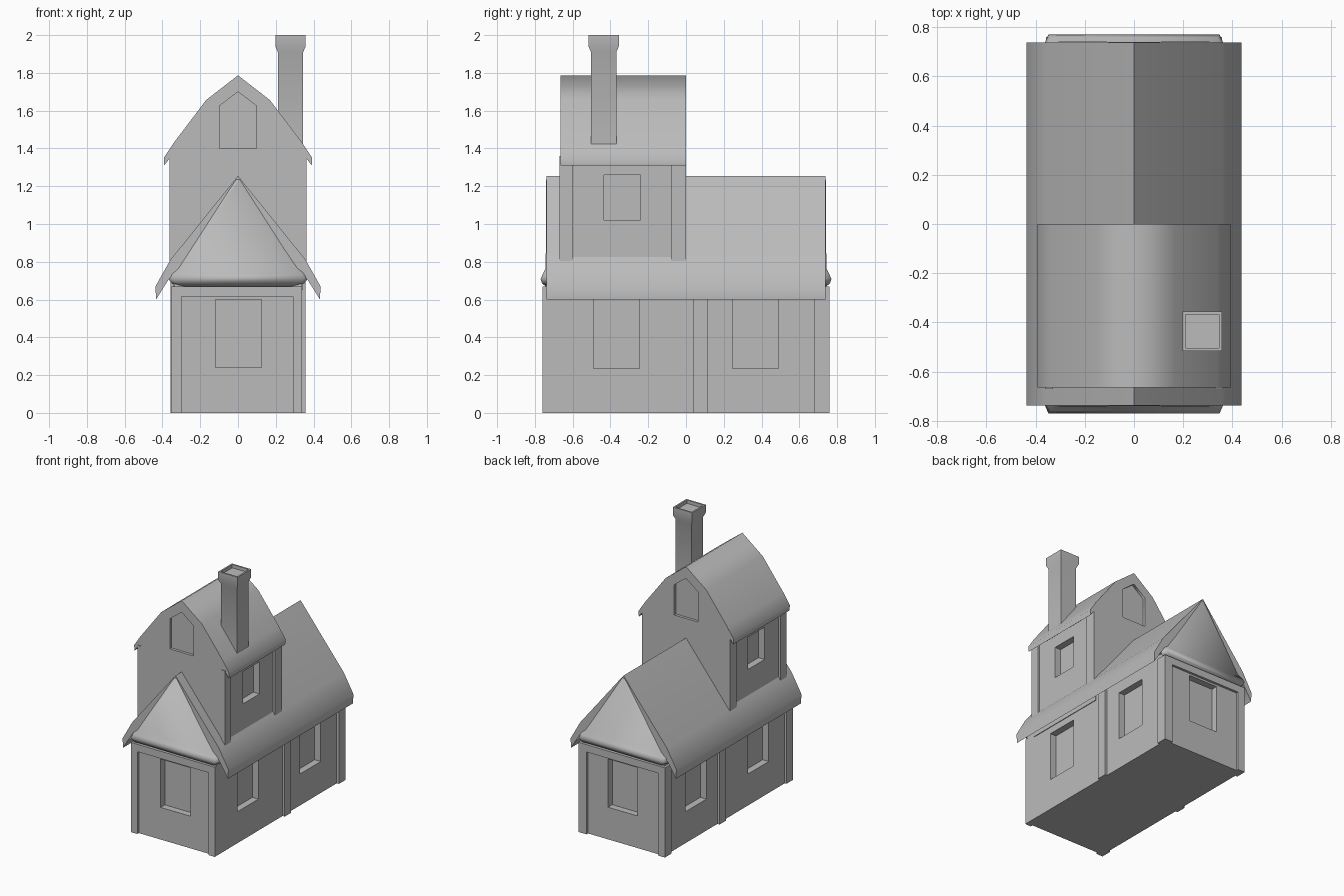
import bpy, bmesh, math
from mathutils import Vector

if "Cube" in bpy.data.objects:
    bpy.data.objects.remove(bpy.data.objects["Cube"], do_unlink=True)

GREY = (0.5, 0.5, 0.5, 1)
grey = bpy.data.materials.new("plain_grey")
grey.use_nodes = True
grey.diffuse_color = GREY
grey.node_tree.nodes["Principled BSDF"].inputs["Base Color"].default_value = GREY


def finish(name, bm, smooth=None):
    """Turn a bmesh into a named object, optionally smooth shaded by angle."""
    bmesh.ops.recalc_face_normals(bm, faces=bm.faces)
    mesh = bpy.data.meshes.new(name)
    bm.to_mesh(mesh)
    bm.free()
    mesh.materials.append(grey)
    obj = bpy.data.objects.new(name, mesh)
    bpy.context.collection.objects.link(obj)
    if smooth:
        shade(obj, smooth)
    return obj


def activate(obj):
    bpy.ops.object.select_all(action='DESELECT')
    obj.select_set(True)
    bpy.context.view_layer.objects.active = obj


def shade(obj, degrees):
    activate(obj)
    bpy.ops.object.shade_smooth_by_angle(angle=math.radians(degrees))


def box(name, x, y, z):
    bm = bmesh.new()
    bmesh.ops.create_cube(bm, size=1)
    for v in bm.verts:
        v.co = Vector([(r[0] + r[1]) / 2 + c * (r[1] - r[0]) for c, r in zip(v.co, (x, y, z))])
    return finish(name, bm)


def prism(name, half, y, smooth=None):
    """Extrude a profile along y; half runs from the ridge down the +x side."""
    outline = half + [(-x, z) for x, z in reversed(half) if x > 0]
    bm = bmesh.new()
    face = bm.faces.new([bm.verts.new((x, y[0], z)) for x, z in outline])
    moved = bmesh.ops.extrude_face_region(bm, geom=[face])["geom"]
    verts = [g for g in moved if isinstance(g, bmesh.types.BMVert)]
    bmesh.ops.translate(bm, verts=verts, vec=(0, y[1] - y[0], 0))
    return finish(name, bm, smooth)


def rings(name, loops, smooth=None):
    """Skin a stack of matching loops and cap both ends."""
    bm = bmesh.new()
    rows = [[bm.verts.new(p) for p in loop] for loop in loops]
    for a, b in zip(rows, rows[1:]):
        for i in range(len(a)):
            j = (i + 1) % len(a)
            bm.faces.new((a[i], a[j], b[j], b[i]))
    bm.faces.new(rows[0])
    bm.faces.new(rows[-1])
    return finish(name, bm, smooth)


def cut(obj, cutters):
    """Carve recesses into obj and discard the cutters."""
    for cutter in cutters:
        cutter.hide_render = True
        mod = obj.modifiers.new("recess", 'BOOLEAN')
        mod.operation = 'DIFFERENCE'
        mod.solver = 'EXACT'
        mod.object = cutter
        activate(obj)
        bpy.ops.object.modifier_apply(modifier=mod.name)
        bpy.data.objects.remove(cutter, do_unlink=True)


# Lower storey with recessed windows
DEPTH = 0.05
lower = box("lower_walls", (-0.34, 0.34), (-0.742, 0.742), (0, 0.72))
holes = []
for s in (-1, 1):
    inner, outer = s * (0.742 - DEPTH), s * 0.9
    holes.append(box("cutter", (-0.12, 0.125), sorted((inner, outer)), (0.24, 0.6)))
    inner, outer = s * (0.34 - DEPTH), s * 0.5
    for y in (-0.368, 0.368):
        holes.append(box("cutter", sorted((inner, outer)), (y - 0.123, y + 0.123), (0.235, 0.6)))
cut(lower, holes)

# Frames on the two end walls, and posts along the sides
for end, s in (("front", -1), ("back", 1)):
    y = sorted((s * 0.73, s * 0.76))
    box(end + "_beam", (-0.34, 0.34), y, (0.615, 0.67))
    for side, x in (("right", (-0.354, -0.3)), ("left", (0.29, 0.34))):
        box(f"{end}_{side}_frame_post", x, y, (0, 0.67))
for side, s in (("right", -1), ("left", 1)):
    x = sorted((s * 0.33, s * 0.358))
    box(side + "_middle_post", x, (0.04, 0.115), (0, 0.7))
    box(side + "_back_post", x, (0.68, 0.76), (0, 0.67))
box("right_front_post", (-0.354, -0.33), (-0.76, -0.68), (0, 0.67))

# Main roof with flared eaves
prism("main_roof", [(0, 1.255), (0.358, 0.81), (0.437, 0.67), (0.434, 0.6), (0.365, 0.71)],
      (-0.738, 0.738), 60)

# Gable faces with a rounded lip along the bottom
for end, s in (("front", -1), ("back", 1)):
    loops = []
    for half, out, z in ((0.3, 0.742, 0.67), (0.35, 0.762, 0.685), (0.37, 0.77, 0.71),
                         (0.36, 0.758, 0.735), (0.33, 0.743, 0.765), (0.01, 0.74, 1.235)):
        corner = half * 0.94
        loops.append([(-half, s * 0.72, z), (-corner, s * out, z),
                      (corner, s * out, z), (half, s * 0.72, z)])
    rings(end + "_gable", loops, 80)

# Tower walls with side windows and corner posts
tower = box("tower_walls", (-0.345, 0.345), (-0.665, 0), (0.65, 1.36))
cut(tower, [box("cutter", sorted((s * (0.345 - DEPTH), s * 0.5)), (-0.435, -0.24), (1.02, 1.26))
            for s in (-1, 1)])
for side, s in (("right", -1), ("left", 1)):
    x = sorted((s * 0.33, s * 0.362))
    box(side + "_tower_front_post", x, (-0.67, -0.6), (0.75, 1.36))
    box(side + "_tower_back_post", x, (-0.08, 0), (0.75, 1.36))

# Tower gambrel roof with a pointed attic recess at each end
attic = prism("tower_roof", [(0, 1.787), (0.168, 1.657), (0.34, 1.43), (0.393, 1.35),
                             (0.39, 1.31), (0.36, 1.35)], (-0.665, 0))
pointed = [(0, 1.7), (0.098, 1.625), (0.098, 1.4)]
cut(attic, [prism("cutter", pointed, y) for y in ((-0.8, -0.645), (-0.02, 0.2))])
shade(attic, 80)

# Chimney with flared cap and hollow top
square = ((-1, -1), (1, -1), (1, 1), (-1, 1))
rings("chimney", [[(0.278 + r * i, -0.436 + r * j, z) for i, j in square]
                  for r, z in ((0.067, 1.35), (0.067, 1.91), (0.08, 1.94),
                               (0.08, 2), (0.068, 2), (0.068, 1.975))], 50)
